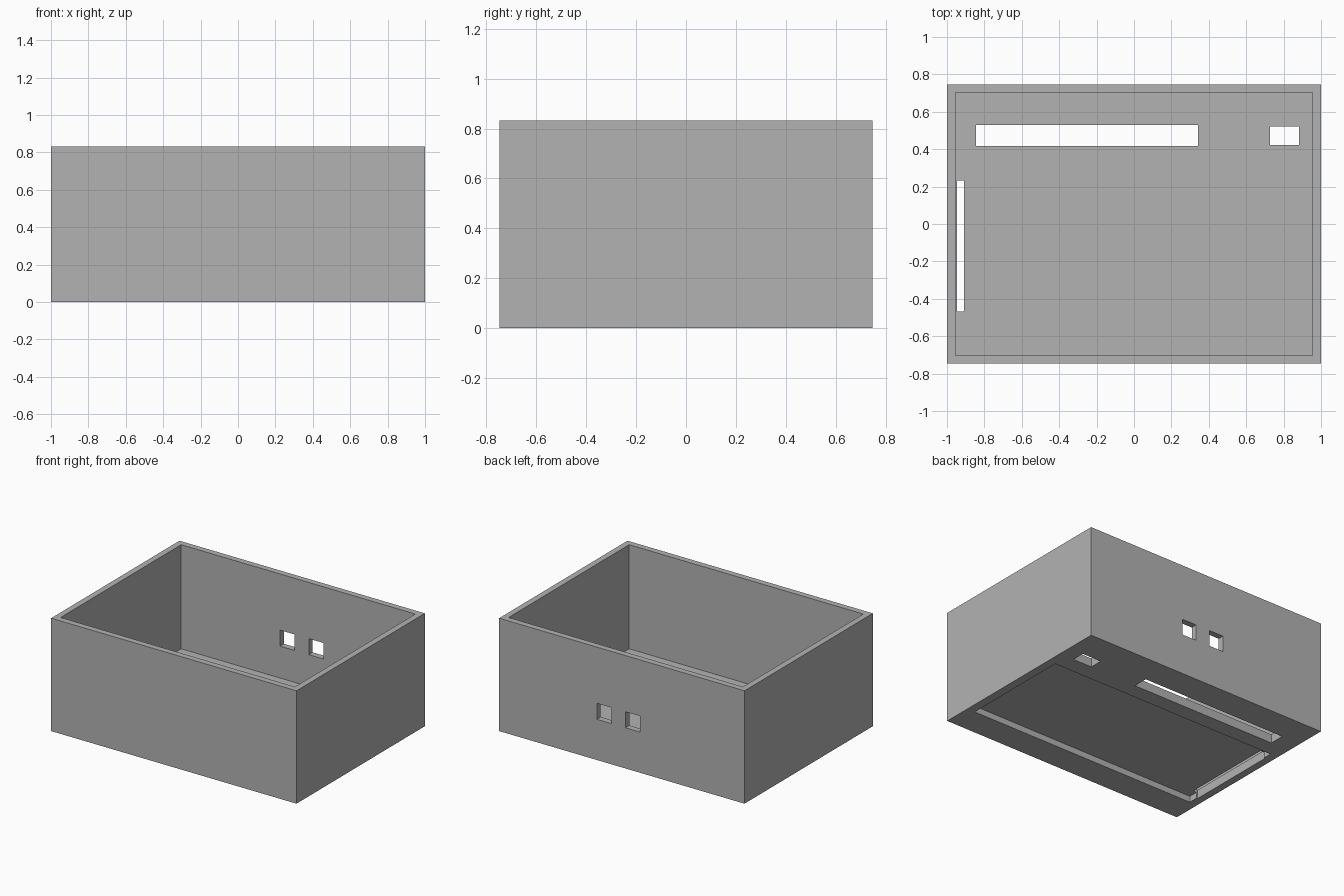
import bpy

if "Cube" in bpy.data.objects:
    bpy.data.objects.remove(bpy.data.objects["Cube"])

# Overall sizes
HX, HY, HEIGHT = 1.0, 0.747, 0.832
WALL, FLOOR, RECESS = 0.045, 0.065, 0.045

grey = bpy.data.materials.new("plain grey")
grey.diffuse_color = (0.45, 0.45, 0.45, 1)
grey.use_nodes = True
grey.node_tree.nodes["Principled BSDF"].inputs["Base Color"].default_value = grey.diffuse_color


def block(name, x, y, z):
    """Box spanning the given (low, high) ranges."""
    spans = (x, y, z)
    bpy.ops.mesh.primitive_cube_add(size=1, location=[(a + b) / 2 for a, b in spans])
    ob = bpy.context.object
    ob.name = name
    ob.scale = [b - a for a, b in spans]
    bpy.ops.object.transform_apply(location=True, rotation=False, scale=True)
    ob.data.materials.append(grey)
    return ob


# Outer shell
case = block("open_case", (-HX, HX), (-HY, HY), (0, HEIGHT))

# Openings, cut one by one
through = (-0.1, FLOOR + 0.05)
back = (HY - 0.1, HY + 0.1)
cuts = [
    ("cavity", (-HX + WALL, HX - WALL), (-HY + WALL, HY - WALL), (FLOOR, HEIGHT + 0.1)),
    ("underside_recess", (-0.937, 0.937), (-0.537, 0.30), (-0.1, RECESS)),
    ("long_slot", (-0.845, 0.342), (0.418, 0.53), through),
    ("small_slot", (0.727, 0.882), (0.423, 0.52), through),
    ("side_slot", (-0.945, -0.908), (-0.468, 0.232), through),
    ("left_window", (-0.148, -0.03), back, (0.30, 0.418)),
    ("right_window", (0.086, 0.204), back, (0.30, 0.418)),
]
for name, x, y, z in cuts:
    cutter = block(name + "_cutter", x, y, z)
    cutter.hide_render = True
    mod = case.modifiers.new(name, 'BOOLEAN')
    mod.operation = 'DIFFERENCE'
    mod.solver = 'EXACT'
    mod.object = cutter
    bpy.context.view_layer.objects.active = case
    bpy.ops.object.modifier_apply(modifier=name)
    bpy.data.objects.remove(cutter, do_unlink=True)
